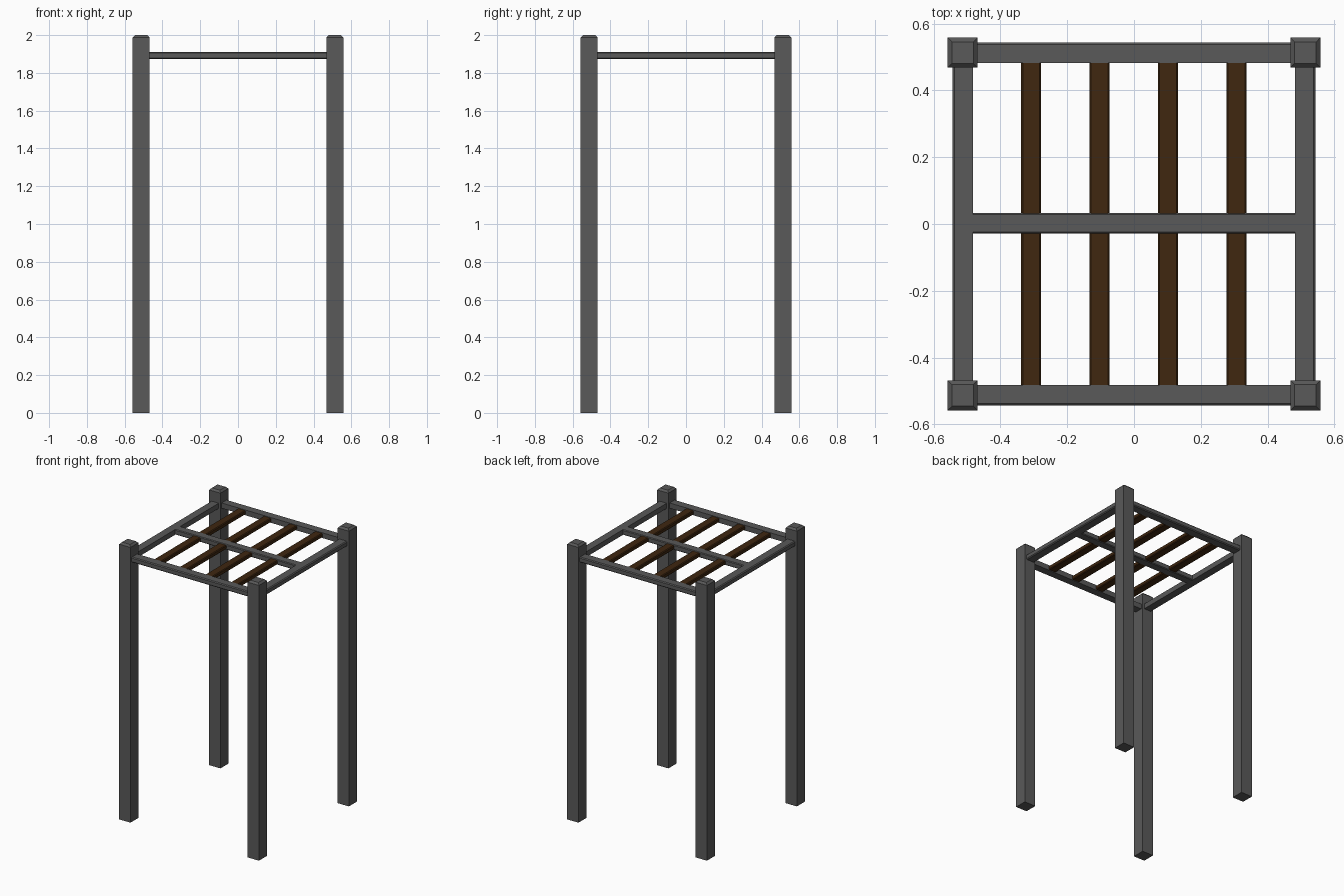
import bpy, bmesh

if "Cube" in bpy.data.objects:
    bpy.data.objects.remove(bpy.data.objects["Cube"])

POST = 0.513      # post / rail centre offset
RAIL_Z = 1.892    # rail centre height


def material(name, rgb):
    m = bpy.data.materials.new(name)
    m.diffuse_color = (*rgb, 1)
    m.use_nodes = True
    m.node_tree.nodes["Principled BSDF"].inputs["Base Color"].default_value = m.diffuse_color
    return m


metal = material("dark_grey", (0.1, 0.1, 0.1))
wood = material("dark_wood", (0.05, 0.02, 0.005))


def box(name, loc, size, mat, bevel, pick):
    """Box whose edges chosen by pick(midpoint, direction) are chamfered."""
    bm = bmesh.new()
    bmesh.ops.create_cube(bm, size=1)
    for v in bm.verts:
        v.co = [c * s for c, s in zip(v.co, size)]
    edges = []
    for e in bm.edges:
        a, b = (v.co for v in e.verts)
        if pick((a + b) / 2, b - a):
            edges.append(e)
    bmesh.ops.bevel(bm, geom=edges, offset=bevel, segments=1, affect='EDGES')
    me = bpy.data.meshes.new(name)
    bm.to_mesh(me)
    bm.free()
    me.materials.append(mat)
    ob = bpy.data.objects.new(name, me)
    ob.location = loc
    bpy.context.collection.objects.link(ob)
    return ob


# Four corner posts with chamfered tops
for xn, sx in (("left", -1), ("right", 1)):
    for yn, sy in (("front", -1), ("back", 1)):
        box(f"{yn}_{xn}_post", (sx * POST, sy * POST, 1), (0.09, 0.09, 2), metal,
            0.013, lambda m, d: m.z > 0.9)

# Outer frame rails, chamfered on their outer long edges
LEN = 2 * (POST - 0.045) + 0.01
for n, s in (("front", -1), ("back", 1)):
    box(f"{n}_rail", (0, s * POST, RAIL_Z), (LEN, 0.062, 0.038), metal,
        0.006, lambda m, d: abs(d.x) > 0.1 and m.y * s > 0)
for n, s in (("left", -1), ("right", 1)):
    box(f"{n}_rail", (s * POST, 0, RAIL_Z), (0.062, LEN, 0.038), metal,
        0.006, lambda m, d: abs(d.y) > 0.1 and m.x * s > 0)

# Middle cross rail
box("middle_rail", (0, 0.002, RAIL_Z), (0.964, 0.062, 0.038), metal,
    0.005, lambda m, d: abs(d.x) > 0.1)

# Wooden slats running front to back
for i in range(4):
    box(f"wood_slat_{i + 1}", (-0.308 + 0.205 * i, 0, RAIL_Z), (0.06, 0.966, 0.03), wood,
        0.005, lambda m, d: abs(d.y) > 0.1)
